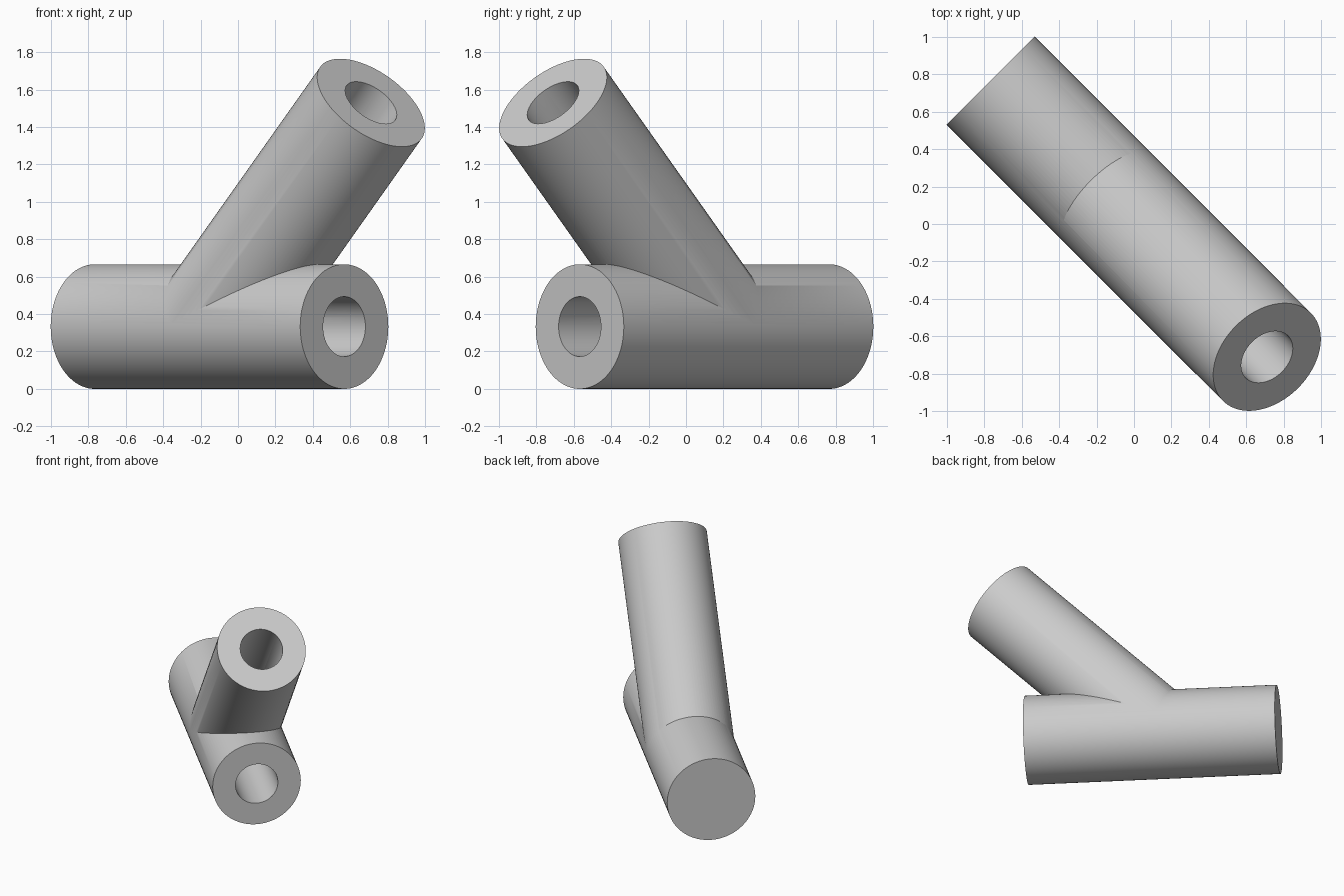
import bpy
from mathutils import Vector

if "Cube" in bpy.data.objects:
    bpy.data.objects.remove(bpy.data.objects["Cube"])

RADIUS = 0.333
BORE = 0.16

grey = bpy.data.materials.new("plain grey")
grey.use_nodes = True
grey.diffuse_color = (0.6, 0.6, 0.6, 1)
grey.node_tree.nodes["Principled BSDF"].inputs["Base Color"].default_value = (0.6, 0.6, 0.6, 1)


def rod(name, start, end, radius):
    """Solid cylinder running from start to end."""
    axis = end - start
    bpy.ops.mesh.primitive_cylinder_add(vertices=96, radius=radius, depth=axis.length,
                                        location=(start + end) / 2)
    obj = bpy.context.object
    obj.name = name
    obj.rotation_mode = 'QUATERNION'
    obj.rotation_quaternion = axis.to_track_quat('Z', 'Y')
    obj.data.materials.append(grey)
    return obj


def combine(target, tool, operation):
    """Apply a boolean and discard the helper."""
    mod = target.modifiers.new(operation.lower(), 'BOOLEAN')
    mod.operation = operation
    mod.solver = 'EXACT'
    mod.object = tool
    bpy.ops.object.select_all(action='DESELECT')
    target.select_set(True)
    bpy.context.view_layer.objects.active = target
    bpy.ops.object.modifier_apply(modifier=mod.name)
    bpy.data.objects.remove(tool)


# Key points on the centre lines
back_end = Vector((-0.766, 0.766, RADIUS))
front_end = Vector((0.568, -0.568, RADIUS))
branch_end = Vector((0.711, -0.711, 1.53))
junction = Vector((-0.135, 0.135, RADIUS))
along = (front_end - back_end).normalized()
upward = (branch_end - junction).normalized()

# Outer body: horizontal pipe with a slanted branch
body = rod("pipe_fitting", back_end, front_end, RADIUS)
branch = rod("branch_pipe", junction, branch_end, RADIUS - 0.0007)
combine(body, branch, 'UNION')

# Bores open at the front and branch ends and meet inside
main_bore = rod("main_bore", junction - along * 0.15, front_end + along * 0.1, BORE)
combine(body, main_bore, 'DIFFERENCE')
branch_bore = rod("branch_bore", junction, branch_end + upward * 0.1, BORE - 0.0007)
combine(body, branch_bore, 'DIFFERENCE')

# Smooth walls, crisp rims
body.select_set(True)
bpy.context.view_layer.objects.active = body
bpy.ops.object.shade_smooth_by_angle(angle=0.5)
